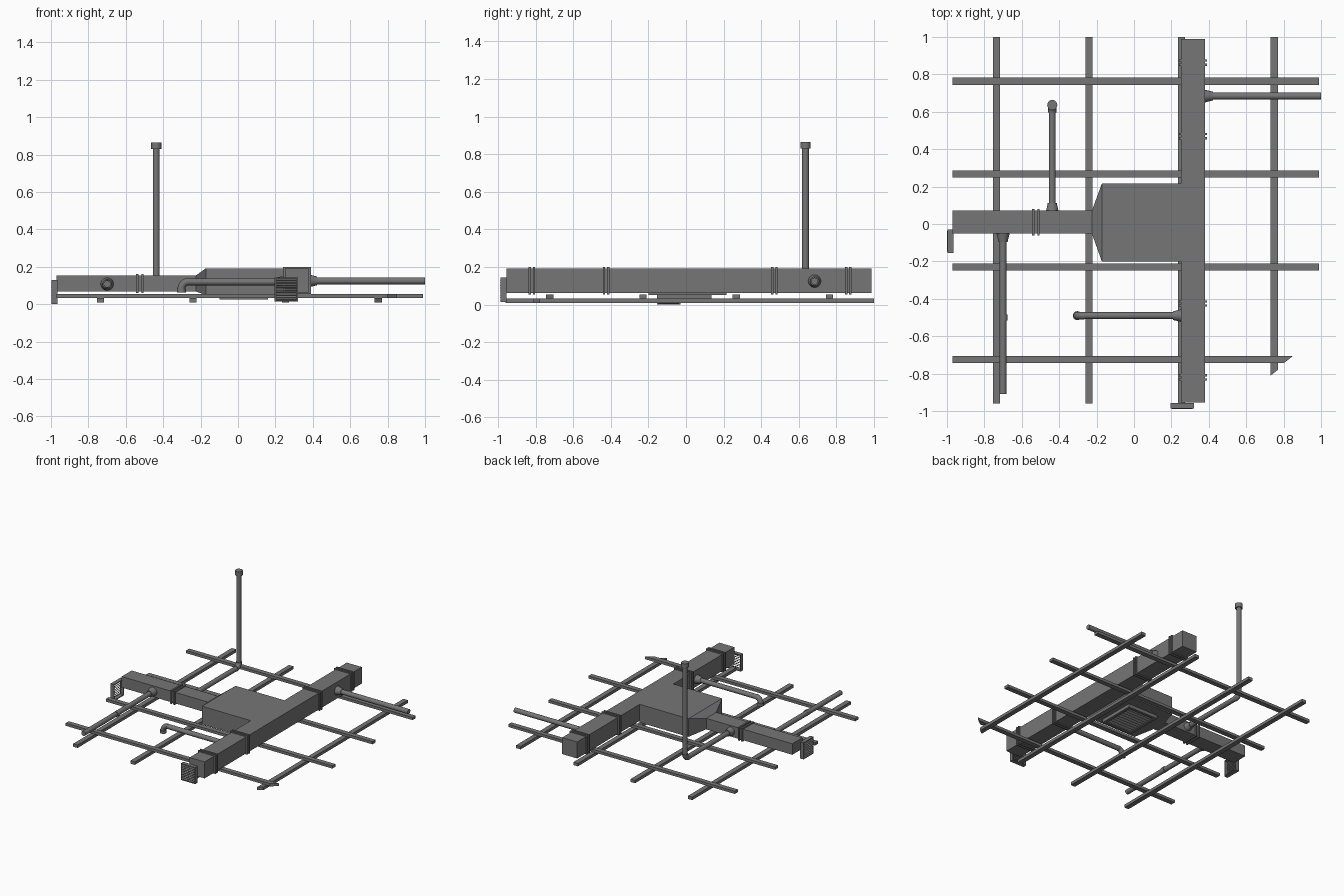
import bpy, bmesh, math
from mathutils import Vector, Matrix

if "Cube" in bpy.data.objects:
    bpy.data.objects.remove(bpy.data.objects["Cube"])

metal = bpy.data.materials.new("duct_grey")
metal.diffuse_color = (0.18, 0.18, 0.185, 1)
metal.use_nodes = True
metal.node_tree.nodes["Principled BSDF"].inputs["Base Color"].default_value = metal.diffuse_color


def finish(name, bm):
    me = bpy.data.meshes.new(name)
    bmesh.ops.recalc_face_normals(bm, faces=bm.faces)
    bm.to_mesh(me)
    bm.free()
    me.materials.append(metal)
    ob = bpy.data.objects.new(name, me)
    bpy.context.collection.objects.link(ob)
    return ob


def add_box(bm, lo, hi, tilt=0):
    lo, hi = Vector(lo), Vector(hi)
    m = Matrix.Translation((lo + hi) / 2) @ Matrix.Rotation(tilt, 4, 'X') @ Matrix.Diagonal((hi - lo).to_4d())
    m[3][3] = 1
    return bmesh.ops.create_cube(bm, size=1, matrix=m)["verts"]


def box(name, lo, hi):
    bm = bmesh.new()
    add_box(bm, lo, hi)
    return finish(name, bm)


def smooth(ob):
    bpy.ops.object.select_all(action='DESELECT')
    ob.select_set(True)
    bpy.context.view_layer.objects.active = ob
    bpy.ops.object.shade_smooth_by_angle(angle=math.radians(40))


def cone(name, a, b, r1, r2):
    a, b = Vector(a), Vector(b)
    d = b - a
    m = Matrix.Translation((a + b) / 2) @ d.to_track_quat('Z', 'Y').to_matrix().to_4x4()
    bm = bmesh.new()
    bmesh.ops.create_cone(bm, cap_ends=True, segments=20, radius1=r1, radius2=r2, depth=d.length, matrix=m)
    smooth(finish(name, bm))


def elbow(name, corner, d_in, d_out, bend, r):
    """Quarter torus joining two directions that leave the corner."""
    corner, u, v = Vector(corner), Vector(d_in), Vector(d_out)
    w = u.cross(v)
    c = corner + bend * (u + v)
    bm = bmesh.new()
    rings = []
    for i in range(9):
        t = math.pi / 2 * i / 8
        out = -v * math.cos(t) - u * math.sin(t)
        rings.append([bm.verts.new(c + out * (bend + r * math.cos(s)) + w * r * math.sin(s))
                      for s in (2 * math.pi * k / 20 for k in range(20))])
    for p, q in zip(rings, rings[1:]):
        for k in range(20):
            bm.faces.new((p[k], p[k - 1], q[k - 1], q[k]))
    bm.faces.new(rings[0])
    bm.faces.new(rings[-1])
    smooth(finish(name, bm))


# Ceiling grid: lower bars run along y, upper bars along x
h = 0.019
for i, x in enumerate((-0.735, -0.24, 0.255, 0.75)):
    bar = box(f"grid_bar_long_{i}", (x - h, -0.96, 0.01), (x + h, 1.0, 0.033))
    if i == 3:  # mitred short end
        for v in bar.data.vertices:
            if v.co.y < 0:
                v.co.y = -0.81 if v.co.x < x else -0.78
for i, y in enumerate((-0.725, -0.229, 0.267, 0.763)):
    bar = box(f"grid_bar_cross_{i}", (-0.97, y - h, 0.033), (0.99, y + h, 0.054))
    if i == 0:
        for v in bar.data.vertices:
            if v.co.x > 0:
                v.co.x = 0.80 if v.co.y < y else 0.85

# Ducts and the central plenum
box("main_duct", (0.25, -0.955, 0.063), (0.38, 0.988, 0.192))
box("branch_duct", (-0.97, -0.052, 0.068), (-0.22, 0.071, 0.154))
box("plenum", (-0.172, -0.2, 0.05), (0.252, 0.216, 0.192))
bm = bmesh.new()
for v in add_box(bm, (-0.225, -0.2, 0.05), (-0.172, 0.216, 0.192)):
    if v.co.x < -0.2:
        v.co.y = 0.071 if v.co.y > 0 else -0.052
        v.co.z = 0.154 if v.co.z > 0.1 else 0.068
finish("plenum_transition", bm)

# Paired joint flanges
for i, y in enumerate((0.863, 0.47, -0.425, -0.82)):
    for s in (-1, 1):
        box(f"main_flange_{i}_{s}", (0.24, y + s * 0.011 - 0.006, 0.055), (0.39, y + s * 0.011 + 0.006, 0.2))
for s in (-1, 1):
    x = -0.525 + s * 0.014
    box(f"branch_flange_{s}", (x - 0.006, -0.062, 0.06), (x + 0.006, 0.081, 0.163))

# Back pipe that turns upward, with a cap
R = 0.0185
P = (-0.437, 0.636, 0.11)
cone("riser_collar", (-0.437, 0.07, 0.11), (-0.437, 0.112, 0.11), 0.033, 0.024)
cone("riser_run", (-0.437, 0.1, 0.11), (-0.437, 0.6, 0.11), R, R)
elbow("riser_elbow", P, (0, -1, 0), (0, 0, 1), 0.04, 0.0215)
cone("riser", (-0.437, 0.636, 0.145), (-0.437, 0.636, 0.86), R, R)
cone("riser_cap", (-0.437, 0.636, 0.83), (-0.437, 0.636, 0.865), 0.027, 0.027)

# Front pipe from the branch duct
cone("front_pipe_collar", (-0.7, -0.05, 0.108), (-0.7, -0.097, 0.108), 0.035, 0.024)
cone("front_pipe", (-0.7, -0.09, 0.108), (-0.7, -0.91, 0.108), R, R)
cone("front_pipe_coupling", (-0.697, -0.485, 0.108), (-0.697, -0.515, 0.108), 0.0215, 0.0215)

# Drop pipe from the main duct
cone("drop_pipe_collar", (0.25, -0.49, 0.12), (0.208, -0.49, 0.12), 0.033, 0.023)
cone("drop_pipe", (0.22, -0.49, 0.12), (-0.265, -0.49, 0.12), R, R)
elbow("drop_pipe_elbow", (-0.303, -0.49, 0.12), (1, 0, 0), (0, 0, -1), 0.038, 0.02)
cone("drop_pipe_end", (-0.303, -0.49, 0.085), (-0.303, -0.49, 0.062), 0.024, 0.024)

# Right pipe
cone("right_pipe_collar", (0.38, 0.684, 0.125), (0.423, 0.684, 0.125), 0.034, 0.023)
cone("right_pipe", (0.41, 0.684, 0.125), (1.0, 0.684, 0.125), R, R)


# Open-backed louvred end vents
def vent(name, loc, turn):
    w, d, t, z1 = 0.062, 0.034, 0.007, 0.13
    bm = bmesh.new()
    for s in (-1, 1):
        x0, x1 = sorted((s * w, s * (w - t)))
        add_box(bm, (x0, 0.004, 0), (x1, d, z1))
    add_box(bm, (-w, 0.004, 0), (w, d, t))
    add_box(bm, (-w, 0.004, z1 - t), (w, d, z1))
    for i in range(9):
        z = 0.013 + i * 0.013
        add_box(bm, (-w + t, 0.0, z - 0.002), (w - t, 0.015, z + 0.002), math.radians(35))
    bm.transform(Matrix.Translation(loc) @ Matrix.Rotation(turn, 4, 'Z'))
    finish(name, bm)


vent("front_vent", (0.258, -0.99, 0.014), 0)
vent("left_vent", (-1.0, -0.092, 0.0), -math.pi / 2)

# Ceiling diffuser under the plenum
bm = bmesh.new()
x0, x1, y0, y1, t = -0.1, 0.16, -0.155, 0.135, 0.02
for lo, hi in (((x0, y0), (x1, y0 + t)), ((x0, y1 - t), (x1, y1)), ((x0, y0), (x0 + t, y1)), ((x1 - t, y0), (x1, y1))):
    add_box(bm, (*lo, 0.025), (*hi, 0.052))
for i in range(9):
    y = y0 + 0.035 + i * (y1 - y0 - 0.07) / 8
    add_box(bm, (x0 + t, y - 0.011, 0.032), (x1 - t, y + 0.011, 0.036), math.radians(35))
finish("ceiling_diffuser", bm)
